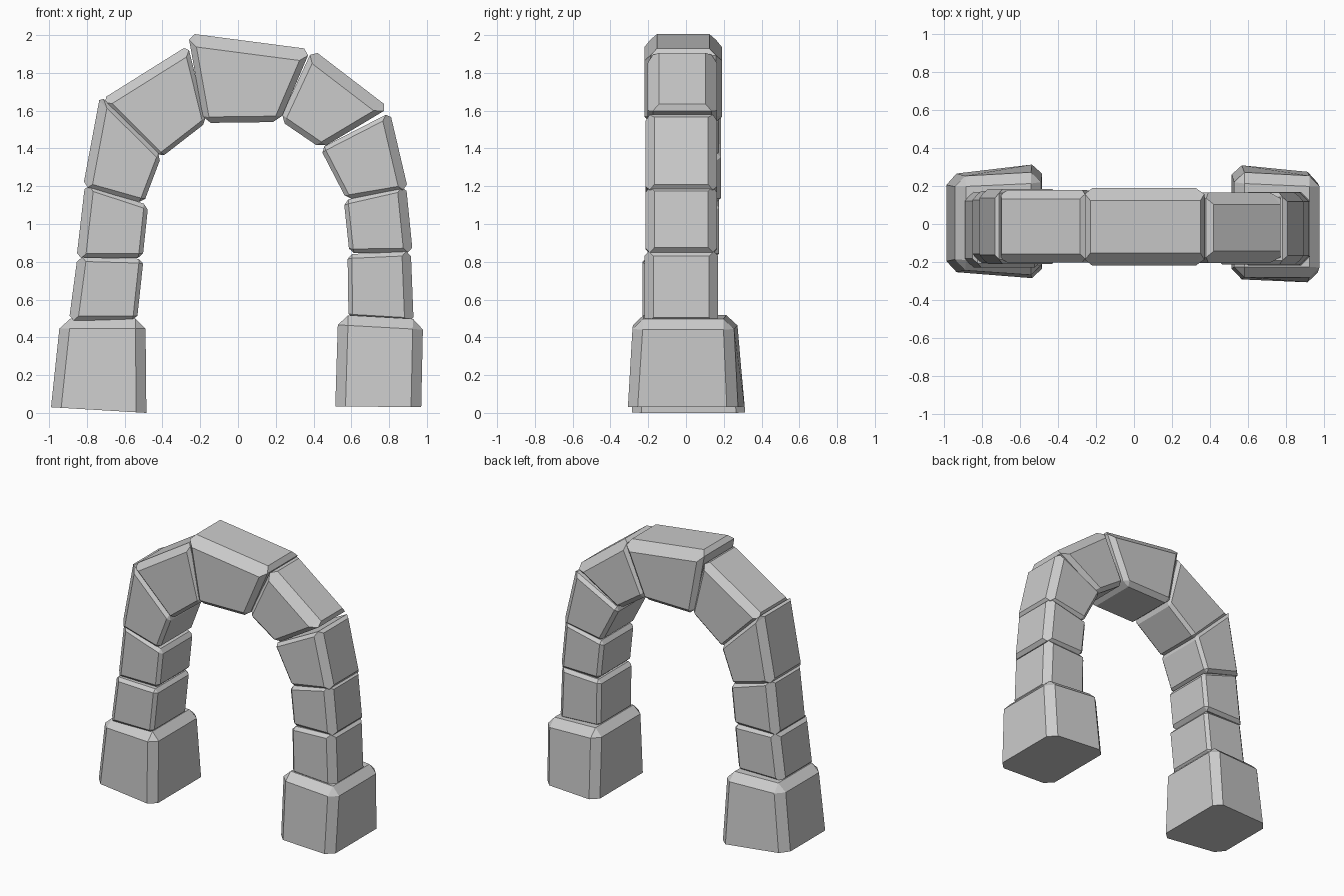
import bpy, bmesh

if "Cube" in bpy.data.objects:
    bpy.data.objects.remove(bpy.data.objects["Cube"])


def stone(name, quad, ys, is_base=False, width=0.05):
    """Chamfered block. quad: (x, z) outer start, outer end, inner end, inner start.
    ys: (front, back) at each of those corners, or one pair for all."""
    if len(ys) == 2:
        ys = [ys] * 4
    bm = bmesh.new()
    front = [bm.verts.new((x, y[0], z)) for (x, z), y in zip(quad, ys)]
    back = [bm.verts.new((x, y[1], z)) for (x, z), y in zip(quad, ys)]
    bm.faces.new(front)
    bm.faces.new(back[::-1])
    for i in range(4):
        j = (i + 1) % 4
        bm.faces.new((front[j], front[i], back[i], back[j]))
    bmesh.ops.recalc_face_normals(bm, faces=bm.faces)

    # chamfer is wide on the outer face, narrow at the joints and inside
    layer = bm.edges.layers.float.new("bevel_weight_edge")
    bm.verts.index_update()
    for e in bm.edges:
        a, b = sorted(v.index % 4 for v in e.verts)
        if is_base:
            e[layer] = 0.0 if {a, b} <= {0, 3} else 0.9
        elif (a, b) == (0, 1):
            e[layer] = 0.95
        elif a == b:
            e[layer] = 0.5
        else:
            e[layer] = 0.45
    mesh = bpy.data.meshes.new(name)
    bm.to_mesh(mesh)
    bm.free()
    ob = bpy.data.objects.new(name, mesh)
    bpy.context.collection.objects.link(ob)
    mod = ob.modifiers.new("Chamfer", 'BEVEL')
    mod.limit_method = 'WEIGHT'
    mod.width = width
    mod.segments = 1


# wide footing blocks
stone("left_footing", [(-0.99, 0.03), (-0.94, 0.50), (-0.49, 0.50), (-0.485, 0.0)],
      [(-0.25, 0.26), (-0.24, 0.25), (-0.27, 0.27), (-0.29, 0.32)], True, 0.06)
stone("right_footing", [(0.97, 0.03), (0.98, 0.495), (0.53, 0.52), (0.515, 0.035)],
      [(-0.31, 0.27), (-0.28, 0.25), (-0.28, 0.27), (-0.29, 0.315)], True, 0.06)

# left leg and shoulder
stone("left_lower_stone", [(-0.895, 0.49), (-0.85, 0.825), (-0.50, 0.815), (-0.535, 0.49)], (-0.23, 0.17))
stone("left_middle_stone", [(-0.855, 0.82), (-0.81, 1.21), (-0.475, 1.10), (-0.505, 0.82)], (-0.205, 0.175))
stone("left_upper_stone", [(-0.82, 1.20), (-0.73, 1.68), (-0.405, 1.36), (-0.50, 1.11)], (-0.21, 0.185))
stone("left_shoulder_stone", [(-0.72, 1.66), (-0.265, 1.945), (-0.165, 1.54), (-0.41, 1.35)],
      [(-0.205, 0.18), (-0.205, 0.18), (-0.20, 0.175), (-0.20, 0.175)])

# keystone
stone("keystone", [(-0.265, 2.01), (0.385, 1.925), (0.22, 1.54), (-0.18, 1.535)], (-0.22, 0.19), width=0.07)

# right shoulder and leg
stone("right_shoulder_stone", [(0.395, 1.925), (0.80, 1.615), (0.44, 1.40), (0.22, 1.55)],
      (-0.205, 0.165), width=0.065)
stone("right_upper_stone", [(0.805, 1.59), (0.90, 1.185), (0.575, 1.13), (0.435, 1.40)], (-0.215, 0.165))
stone("right_middle_stone", [(0.89, 1.20), (0.925, 0.85), (0.59, 0.845), (0.56, 1.125)], (-0.215, 0.165))
stone("right_lower_stone", [(0.915, 0.855), (0.93, 0.48), (0.585, 0.50), (0.58, 0.84)], (-0.22, 0.17))
